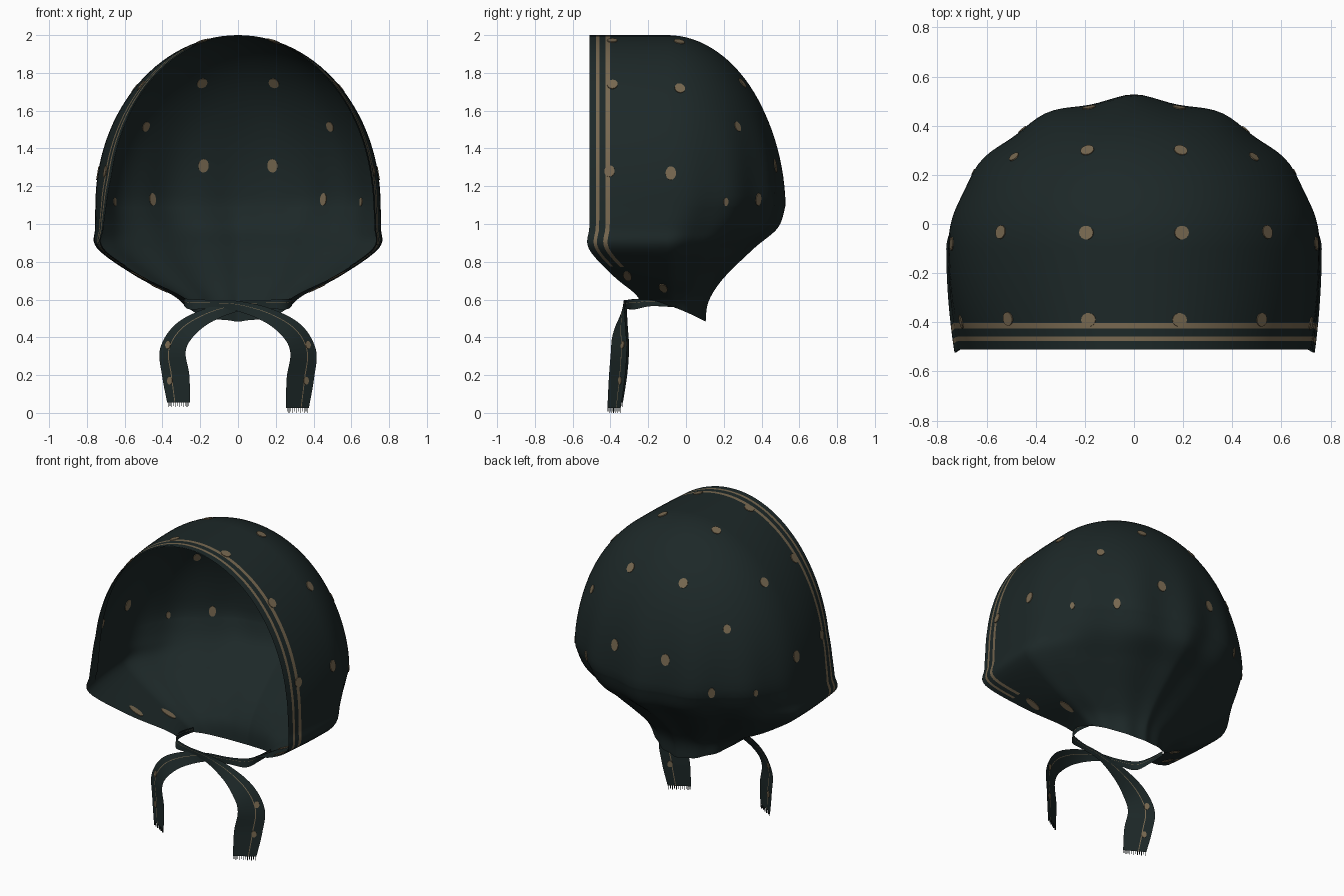
import bpy, bmesh, math
from mathutils import Vector, Matrix
from mathutils.bvhtree import BVHTree

cube = bpy.data.objects.get("Cube")
if cube:
    bpy.data.objects.remove(cube, do_unlink=True)


def make_material(name, colour):
    mat = bpy.data.materials.new(name)
    mat.use_nodes = True
    mat.diffuse_color = (*colour, 1)
    mat.node_tree.nodes["Principled BSDF"].inputs["Base Color"].default_value = (*colour, 1)
    return mat


cloth = make_material("dark_green_cloth", (.012, .021, .021))
tan = make_material("tan_print", (.185, .138, .08))


def finish(bm, name):
    """Turn a bmesh into a smooth object that carries both colours."""
    for face in bm.faces:
        face.smooth = True
    mesh = bpy.data.meshes.new(name)
    bm.to_mesh(mesh)
    mesh.materials.append(cloth)
    mesh.materials.append(tan)
    obj = bpy.data.objects.new(name, mesh)
    bpy.context.collection.objects.link(obj)
    return obj


def smooth_path(points, steps):
    """Catmull-Rom interpolation of equal-length tuples."""
    pts = [points[0], *points, points[-1]]
    out = []
    for a, b, c, d in zip(pts, pts[1:], pts[2:], pts[3:]):
        for k in range(steps):
            t = k / steps
            out.append([q + .5 * t * (r - p + t * (2*p - 5*q + 4*r - s + t * (3*(q - r) + s - p)))
                        for p, q, r, s in zip(a, b, c, d)])
    out.append(list(points[-1]))
    return out


def grid(bm, rows, tan_columns=(), tan_above=0):
    """Skin rows of points, printing the chosen columns tan above a height."""
    verts = [[bm.verts.new(p) for p in row] for row in rows]
    for r0, r1 in zip(verts, verts[1:]):
        for i in range(len(r0) - 1):
            face = bm.faces.new((r0[i], r0[i + 1], r1[i + 1], r1[i]))
            face.material_index = int(i in tan_columns and r1[i].co.z > tan_above)


# Hood: dome rows above the widest level, then rows gathering to the neck
MID = -.1
PRINT_END = .77                               # hem print fades out below this height
levels = []                                   # z, half width, front y, back y, drop at back
for k in range(28):
    a = math.pi / 2 * (1 - k / 28)
    levels.append((1.1 + .9 * math.sin(a), .755 * math.cos(a), -.51,
                   MID + .615 * math.cos(a), 0))
levels += smooth_path([(1.1, .755, -.51, .515, 0), (.98, .757, -.512, .475, 0),
                       (.87, .745, -.515, .35, 0), (.73, .54, -.39, .19, .02),
                       (.64, .35, -.28, .115, .05), (.6, .28, -.245, .1, .115)], 6)

HEM = (0, .034, .052, .085, .108)             # offsets of the two printed lines
BACK = 64


def clamp(value):
    return min(1, max(0, value))


def hood_row(z, w, yf, yb, drop):
    ys = [yf + h for h in HEM]
    ys += [ys[-1] + (MID - ys[-1]) * k / 6 for k in range(1, 6)]

    def side_wall(sign, narrow):
        narrow = .035 + (narrow - .035) * clamp((z - .85) / .4)
        return [(sign * w * (1 - narrow * ((MID - y) / (MID - yf)) ** 2), y) for y in ys]

    fold = .02 * clamp((1.6 - z) / .5)
    # The sides draw in behind the cheeks as the cloth gathers to the neck
    e = 1 + .3 * clamp((1.12 - z) / .25) * clamp((z - .55) / .1)
    back = []
    for k in range(BACK + 1):
        a = math.pi * k / BACK
        c, s = math.cos(a), math.sin(a)
        r = 1 + fold * math.cos(13 * (a - math.pi / 2)) * s
        back.append((w * r * math.copysign(abs(c) ** e, c), MID + (yb - MID) * r * abs(s) ** e))
    outline = side_wall(1, .05) + back + side_wall(-1, .095)[::-1]
    return [(x, y, z - drop * max(0, (y - yf) / max(yb - yf, .01)) ** 1.6) for x, y in outline]


rows = [hood_row(*level) for level in levels]
last = len(rows[0]) - 2
bm = bmesh.new()
grid(bm, rows, {1, 3, last - 1, last - 3}, PRINT_END)
bmesh.ops.remove_doubles(bm, verts=bm.verts, dist=.0005)
bmesh.ops.recalc_face_normals(bm, faces=bm.faces)
hood_tree = BVHTree.FromBMesh(bm)
finish(bm, "hood")
bm.free()

# Plain facing turned in behind the printed hem
bm = bmesh.new()
hem_rows = [row for row in rows if row[0][2] > PRINT_END]
for edge in (slice(0, 5), slice(-5, None)):
    grid(bm, [[Vector(p).lerp(Vector((0, p[1], 1.1)), .006) for p in row[edge]]
              for row in hem_rows])
bmesh.ops.remove_doubles(bm, verts=bm.verts, dist=.0005)
finish(bm, "hem_facing")
bm.free()

# Ties: two crossing ribbons, each given by centre points and width vectors
TIE = [(-.275, -.06, .575, 0, 0, .03), (-.285, -.19, .585, 0, 0, .04),
       (-.25, -.275, .575, 0, .01, .055), (-.14, -.31, .575, 0, 0, .045),
       (0, -.325, .565, 0, 0, .055), (.16, -.34, .515, .025, .04, .075),
       (.285, -.35, .435, .09, .07, .07), (.345, -.35, .33, .135, .085, .02),
       (.33, -.36, .2, .145, .085, 0), (.315, -.375, .055, .12, .07, 0)]
ACROSS = (-.5, -.2, .14, .175, .5)
tie_trees = {}
for side, label in ((1, "left"), (-1, "right")):
    rows = []
    for x, y, z, wx, wy, wz in smooth_path(TIE, 7):
        lower = .03 * max(0, (.4 - z) / .35) if side > 0 else 0
        rows.append([((x + wx * f) * side, y + wy * f - .006 * side, z + wz * f - lower)
                     for f in ACROSS])
    bm = bmesh.new()
    grid(bm, rows, {2})
    bmesh.ops.recalc_face_normals(bm, faces=bm.faces)
    tie_trees[side] = BVHTree.FromBMesh(bm)
    finish(bm, label + "_tie")
    bm.free()

    # Fringe threads along the ribbon end
    bm = bmesh.new()
    start, end = Vector(rows[-1][0]), Vector(rows[-1][-1])
    for k in range(12):
        p = start.lerp(end, (k + .5) / 12)
        length = .02 + .006 * (k % 2)
        p.z -= length / 2 - .001
        bmesh.ops.create_cube(bm, size=1, matrix=Matrix.Translation(p)
                              @ Matrix.Diagonal((.003, .003, length, 1)))
    finish(bm, label + "_tie_fringe")
    bm.free()


def add_dot(bm, tree, origin, direction, radius, stretch):
    """Thin round plate lying through the cloth, showing on both faces."""
    spot, normal, _, _ = tree.ray_cast(Vector(origin), Vector(direction).normalized())
    if spot is None:
        return
    matrix = (Matrix.Translation(spot) @ normal.to_track_quat("Z", "Y").to_matrix().to_4x4()
              @ Matrix.Diagonal((radius, radius * stretch, 1, 1)))
    bmesh.ops.create_cone(bm, cap_ends=True, segments=14, radius1=1, radius2=1,
                          depth=.008, matrix=matrix)


# Printed dots on hood and ties, grouped by radius and stretch
DOTS = {
    (.028, 1.1): [(.195, .31, 1.76), (.195, -.035, 1.97), (.565, -.03, 1.74),
                  (.185, -.39, 1.97), (.52, -.39, 1.74), (.72, -.405, 1.28)],
    (.028, 1.3): [(.185, .48, 1.31), (.75, -.08, 1.27)],
    (.023, 1.2): [(.51, .29, 1.53)],
    (.021, 1.6): [(.455, .385, 1.13)],
    (.014, 1.6): [(.63, .2, 1.12)],
    (.022, 2.3): [(.4, -.12, .685), (.52, -.31, .725)],
}
centre = Vector((0, MID, 1.2))
bm = bmesh.new()
for side in (1, -1):
    for (radius, stretch), spots in DOTS.items():
        for x, y, z in spots:
            add_dot(bm, hood_tree, centre, Vector((x * side, y, z)) - centre, radius, stretch)
    for x, z in ((.37, .36), (.36, .17)):
        add_dot(bm, tie_trees[side], (x * side, -1, z), (0, 1, 0), .016, 1.3)
for face in bm.faces:
    face.material_index = 1
dots = finish(bm, "printed_dots")
bm.free()
for poly in dots.data.polygons:
    poly.use_smooth = False
